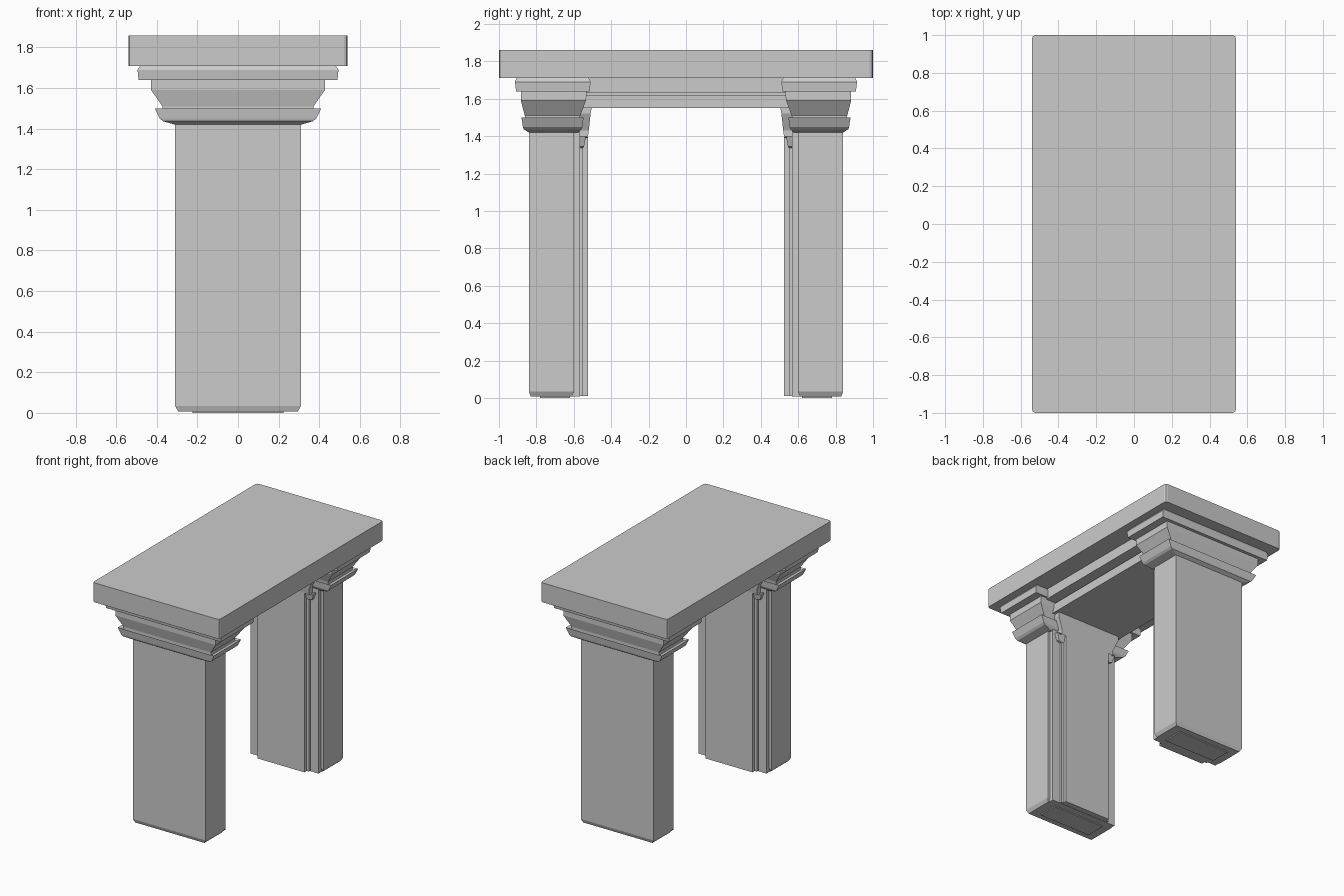
import bpy
import bmesh

old = bpy.data.objects.get("Cube")
if old:
    bpy.data.objects.remove(old, do_unlink=True)

stone = bpy.data.materials.new("pale_grey_stone")
stone.use_nodes = True
GREY = (0.6, 0.6, 0.6, 1)
stone.diffuse_color = GREY
stone.node_tree.nodes["Principled BSDF"].inputs["Base Color"].default_value = GREY


def loft(name, rings, side=1):
    """Stack of rectangles (half width, inner y, outer y, z), joined and capped."""
    bm = bmesh.new()
    previous = None
    for half, inner, outer, z in rings:
        corners = [(-half, inner), (half, inner), (half, outer), (-half, outer)]
        ring = [bm.verts.new((x, y * side, z)) for x, y in corners]
        if previous:
            for i in range(4):
                j = (i + 1) % 4
                bm.faces.new((previous[i], previous[j], ring[j], ring[i]))
        else:
            bm.faces.new(ring[::-1])
        previous = ring
    bm.faces.new(previous)
    bmesh.ops.recalc_face_normals(bm, faces=bm.faces)
    mesh = bpy.data.meshes.new(name)
    bm.to_mesh(mesh)
    bm.free()
    mesh.materials.append(stone)
    obj = bpy.data.objects.new(name, mesh)
    bpy.context.collection.objects.link(obj)
    return obj


def block(name, half, inner, outer, low, high, side=1):
    return loft(name, [(half, inner, outer, low), (half, inner, outer, high)], side)


# Top slab with clipped vertical corners
slab = block("top_slab", 0.54, -1, 1, 1.71, 1.86)
bevel = slab.modifiers.new("corner_bevel", "BEVEL")
bevel.width = 0.018
bevel.segments = 2
bevel.limit_method = "WEIGHT"
weights = slab.data.attributes.new("bevel_weight_edge", "FLOAT", "EDGE")
for edge in slab.data.edges:
    a, b = (slab.data.vertices[i].co for i in edge.vertices)
    weights.data[edge.index].value = float(abs(a.z - b.z) > 0.1)

# Beams under the slab, spanning between the pillars
block("upper_beam", 0.38, -0.56, 0.56, 1.63, 1.715)
block("beam_groove", 0.29, -0.56, 0.56, 1.61, 1.64)
block("lower_beam", 0.305, -0.56, 0.56, 1.55, 1.62)

# Moulding of the main capital
capital = [
    (0.31, 0.575, 0.84, 1.42),
    (0.37, 0.56, 0.868, 1.437),
    (0.385, 0.553, 0.872, 1.45),
    (0.41, 0.548, 0.88, 1.50),
    (0.372, 0.568, 0.862, 1.487),
    (0.372, 0.565, 0.862, 1.51),
    (0.428, 0.535, 0.883, 1.59),
    (0.428, 0.53, 0.883, 1.64),
    (0.49, 0.515, 0.908, 1.64),
    (0.495, 0.51, 0.915, 1.69),
    (0.48, 0.52, 0.905, 1.712),
]

# Smaller moulding facing the opening
inner_capital = [
    (0.20, 0.56, 0.62, 1.33),
    (0.25, 0.545, 0.62, 1.345),
    (0.27, 0.535, 0.62, 1.40),
    (0.24, 0.525, 0.62, 1.39),
    (0.24, 0.52, 0.62, 1.43),
    (0.28, 0.51, 0.62, 1.52),
    (0.28, 0.505, 0.62, 1.55),
    (0.30, 0.50, 0.62, 1.56),
    (0.30, 0.50, 0.62, 1.62),
]

for label, side in (("front", -1), ("back", 1)):
    loft(label + "_pillar", [
        (0.295, 0.61, 0.83, 0.008),
        (0.31, 0.598, 0.84, 0.035),
        (0.31, 0.598, 0.84, 1.43),
    ], side)
    block(label + "_pillar_step", 0.29, 0.567, 0.61, 0.008, 1.43, side)
    block(label + "_pillar_groove", 0.22, 0.55, 0.58, 0.01, 1.40, side)
    block(label + "_inner_panel", 0.20, 0.524, 0.556, 0.01, 1.45, side)
    block(label + "_foot_plate", 0.225, 0.62, 0.78, 0, 0.02, side)
    loft(label + "_capital", capital, side)
    loft(label + "_inner_capital", inner_capital, side)
